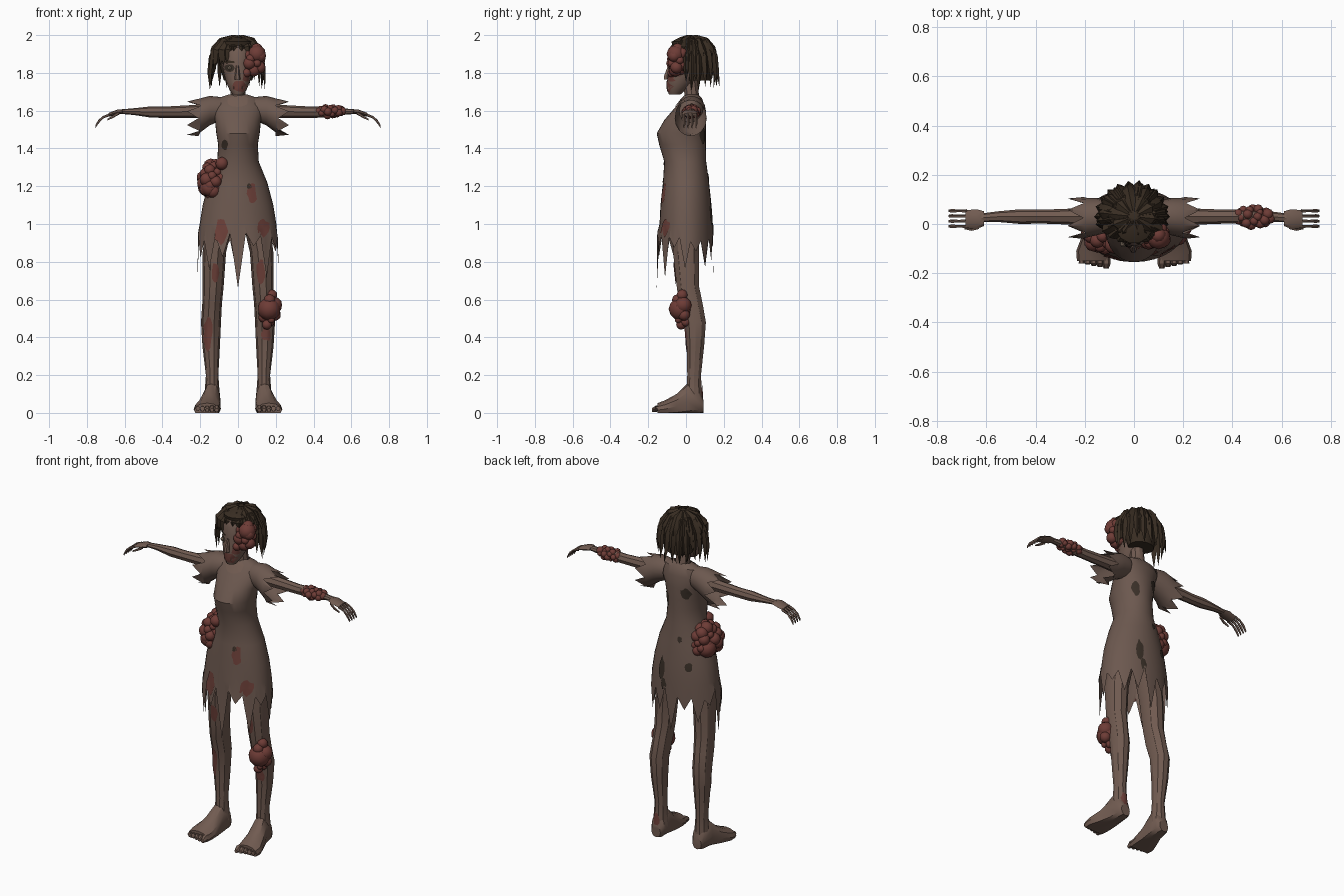
import bpy, bmesh, math, random
from mathutils import Vector
from mathutils.bvhtree import BVHTree

if "Cube" in bpy.data.objects:
    bpy.data.objects.remove(bpy.data.objects["Cube"])
rnd = random.Random(4)
made = []


def colour(name, r, g, b):
    m = bpy.data.materials.new(name)
    m.use_nodes = True
    m.diffuse_color = (r, g, b, 1)
    bsdf = m.node_tree.nodes["Principled BSDF"]
    bsdf.inputs["Base Color"].default_value = (r, g, b, 1)
    bsdf.inputs["Roughness"].default_value = 0.9
    return m


SKIN = colour("skin brown", 0.165, 0.105, 0.082)
CLOTH = colour("cloth brown", 0.15, 0.098, 0.078)
HAIR = colour("hair dark brown", 0.04, 0.026, 0.016)
FLESH = colour("growth red", 0.155, 0.045, 0.037)
STAIN = colour("stain red", 0.15, 0.05, 0.04)
DARK = colour("hole dark", 0.04, 0.028, 0.02)
BONE = colour("tooth bone", 0.2, 0.15, 0.11)


def finish(name, bm, mat, smooth=False):
    bmesh.ops.recalc_face_normals(bm, faces=bm.faces)
    me = bpy.data.meshes.new(name)
    bm.to_mesh(me)
    ob = bpy.data.objects.new(name, me)
    bpy.context.collection.objects.link(ob)
    me.materials.append(mat)
    if smooth:
        me.shade_smooth()
    else:
        made.append(ob)
    bm.normal_update()
    return BVHTree.FromBMesh(bm)


def tube(name, rings, mat, axis="z", n=12, side=1, caps=(True, True), jag=None, floor=None):
    """Loft of ellipses; each ring is (along, centre1, centre2, radius1, radius2)."""
    bm = bmesh.new()
    loops = []
    for k, (t, c1, c2, r1, r2) in enumerate(rings):
        loop = []
        for i in range(n):
            a = math.tau * i / n
            u, v, w = c1 + r1 * math.cos(a), c2 + r2 * math.sin(a), t
            if jag and k == len(rings) - 1:
                w += jag(i)
            p = {"z": (u, v, w), "x": (w, u, v), "y": (u, w, v)}[axis]
            z = p[2] if floor is None else max(p[2], floor)
            loop.append(bm.verts.new((p[0] * side, p[1], z)))
        loops.append(loop)
    for a, b in zip(loops, loops[1:]):
        for i in range(n):
            j = (i + 1) % n
            bm.faces.new((a[i], a[j], b[j], b[i]))
    for flag, loop in zip(caps, (loops[0], loops[-1])):
        if flag:
            bm.faces.new(loop)
    return finish(name, bm, mat)


def patch(name, tree, x, z, rx, rz, mat, facing=-1, rough=0.2, n=12):
    """Thin ragged plate laid on the front (-1) or back (+1) of a surface."""
    bm = bmesh.new()

    def drop(px, pz):
        hit = tree.ray_cast(Vector((px, facing, pz)), Vector((0, -facing, 0)))[0]
        return bm.verts.new((px, hit.y + facing * 0.005, pz)) if hit else None
    mid = drop(x, z)
    scale = [1 + rnd.uniform(-rough, rough) for _ in range(n)]
    inner, outer = [[drop(x + rx * f * s * math.cos(math.tau * i / n),
                          z + rz * f * s * math.sin(math.tau * i / n))
                     for i, s in enumerate(scale)] for f in (0.5, 1)]
    for i in range(n):
        j = (i + 1) % n
        for face in ((mid, inner[i], inner[j]), (inner[i], outer[i], outer[j], inner[j])):
            if all(face):
                bm.faces.new(face)
    finish(name, bm, mat)


def growth(name, centre, size, count, rmin, rmax, extra=()):
    """Cluster of round swellings over an ellipsoid."""
    bm = bmesh.new()
    balls = list(extra)
    for i in range(count):
        h = 1 - 2 * (i + 0.5) / count
        a, r = i * 2.4, math.sqrt(1 - h * h)
        d = (r * math.cos(a), r * math.sin(a), h)
        balls.append((*[c + s * e for c, s, e in zip(centre, size, d)], rnd.uniform(rmin, rmax)))
    for x, y, z, r in balls:
        new = bmesh.ops.create_icosphere(bm, subdivisions=2, radius=r)["verts"]
        bmesh.ops.translate(bm, verts=new, vec=(x, y, z))
    finish(name, bm, FLESH, True)


def lock(bm, path, width):
    """Pointed hair blade with a raised ridge along a path."""
    rows = []
    for k, p in enumerate(path[:-1]):
        out = Vector((p.x, p.y - 0.03, 0)).normalized()
        sidev = Vector((-out.y, out.x, 0)) * width * (0.4, 1, 1.1, 0.8)[k]
        rows.append([bm.verts.new(q) for q in (p - sidev, p + out * 0.014 + Vector((0, 0, 0.006)), p + sidev)])
    tip = bm.verts.new(path[-1])
    for a, b in zip(rows, rows[1:]):
        for i in range(3):
            j = (i + 1) % 3
            bm.faces.new((a[i], a[j], b[j], b[i]))
    for i in range(3):
        bm.faces.new((rows[-1][i], rows[-1][(i + 1) % 3], tip))


# Dress with a torn hem: height, half width, front y, back y
profile = [(1.685, .05, .0, .065), (1.665, .11, -.02, .085), (1.62, .14, -.055, .1),
           (1.55, .122, -.115, .105), (1.48, .115, -.155, .105), (1.42, .105, -.142, .105),
           (1.33, .11, -.115, .107), (1.22, .155, -.122, .122), (1.1, .187, -.135, .135),
           (1.0, .203, -.14, .142), (.93, .215, -.155, .145)]


def hem(i):
    if i == 24:
        return -0.27
    return -rnd.uniform(.14, .25) if i % 4 == 0 else -rnd.uniform(.04, .13) if i % 2 == 0 else rnd.uniform(-.03, .03)


dress = tube("dress", [(z, 0, (f + b) / 2, w, (b - f) / 2) for z, w, f, b in profile],
             CLOTH, n=32, caps=(False, False), jag=hem)
tube("neck", [(1.62, 0, .035, .06, .045), (1.69, 0, .03, .04, .04), (1.76, 0, .02, .038, .042)], SKIN, n=10)
patch("neckline_skin", dress, 0, 1.65, .055, .03, SKIN, rough=.1)

# Limbs, mirrored
legs = {}
for s, tag in ((1, "left"), (-1, "right")):
    tube(tag + "_sleeve", [(.09, .03, 1.61, .06, .062), (.15, .03, 1.6, .075, .078),
                           (.2, .025, 1.575, .082, .09), (.235, .025, 1.56, .085, .095)],
         CLOTH, "x", 16, s, (False, False), lambda i: .035 if i % 2 else -.02 - rnd.uniform(0, .025))
    tube(tag + "_arm", [(.1, .03, 1.6, .04, .04), (.27, .03, 1.595, .032, .033), (.38, .03, 1.592, .028, .03),
                        (.46, .03, 1.593, .03, .03), (.55, .03, 1.595, .022, .018), (.62, .025, 1.595, .018, .012)],
         SKIN, "x", 8, s)
    tube(tag + "_palm", [(.61, .022, 1.595, .03, .011), (.64, .02, 1.592, .04, .013), (.685, .02, 1.578, .036, .01)],
         SKIN, "x", 8, s)
    for k in range(4):
        y = -.01 + k * .021
        tube(tag + "_finger", [(.68, y, 1.578, .007, .008), (.715, y, 1.565, .006, .007),
                               (.74, y, 1.54, .008, .011), (.755, y, 1.515, .005, .009)], SKIN, "x", 5, s)
    tube(tag + "_thumb", [(.63, -.012, 1.588, .01, .01), (.66, -.022, 1.57, .007, .008),
                          (.69, -.018, 1.553, .004, .005)], SKIN, "x", 5, s)
    legs[tag] = tube(tag + "_leg", [(.06, .137, .045, .045, .043), (.13, .137, .043, .038, .042),
                                    (.2, .137, .043, .033, .038), (.35, .142, .05, .046, .048),
                                    (.48, .143, .05, .053, .058), (.58, .137, .025, .052, .066),
                                    (.67, .132, .01, .056, .062), (.85, .125, 0, .062, .072),
                                    (1.08, .085, 0, .075, .08)], SKIN, n=10, side=s)
    tube(tag + "_foot", [(.092, .137, .035, .03, .035), (.07, .137, .055, .044, .075), (.01, .14, .06, .048, .1),
                         (-.05, .152, .035, .06, .065), (-.11, .163, .02, .072, .047), (-.15, .164, .015, .068, .037)],
         SKIN, "y", 12, s, floor=0)
    for k in range(5):
        x, r = .113 + k * .025, .018 - k * .0015
        end = -.18 + k * .005
        tube(tag + "_toe", [(-.13, x, .025, r * .8, r), (-.16, x, .022, r, r * 1.1), (end, x, .015, r * .6, r * .6)],
             SKIN, "y", 6, s, floor=0)

# Head and face
head = tube("head", [(1.685, 0, -.06, .028, .03), (1.71, 0, -.05, .045, .048), (1.75, 0, -.03, .062, .07),
                     (1.8, 0, -.01, .076, .087), (1.85, 0, .01, .085, .1), (1.91, 0, .015, .087, .105),
                     (1.955, 0, .02, .07, .085), (1.985, 0, .025, .03, .04)], SKIN, n=16)
tube("nose", [(1.765, -.003, -.1, .016, .018), (1.785, -.003, -.1, .014, .018), (1.84, -.003, -.088, .007, .008)],
     SKIN, n=6)
patch("eye_socket", head, -.045, 1.825, .028, .02, DARK, rough=.1)
patch("brow", head, -.045, 1.858, .03, .007, HAIR, rough=.1)
patch("mouth_wound", head, .005, 1.728, .04, .028, STAIN)
patch("cheek_wound", head, .05, 1.78, .025, .03, STAIN)
for k in range(6):
    x = -.022 + k * .009
    for z in (1.722, 1.74):
        tube("tooth", [(z - .007, x, -.09, .0035, .008), (z + .007, x, -.09, .004, .008)], BONE, n=4)
tube("eyeball", [(-.094, -.045, 1.825, .004, .004), (-.088, -.045, 1.825, .011, .011),
                 (-.07, -.045, 1.825, .011, .011)], BONE, "y", 8)

# Hair: scalp cap under two layers of pointed locks
tube("scalp", [(1.76, 0, .06, .075, .065), (1.84, 0, .05, .098, .08), (1.92, 0, .035, .103, .1),
               (1.965, 0, .02, .085, .1), (1.99, 0, .02, .04, .05)], HAIR, n=14)
hair = bmesh.new()
for layer, count, low in ((0, 22, 1.73), (1, 16, 1.79), (2, 10, 1.86)):
    for i in range(count):
        a = math.tau * (i + layer * .4) / count
        c, s = math.cos(a), math.sin(a)
        front = s < -.5
        reach = 1 - .05 * layer
        rx, ry = (.125 if c > 0 else .14) * reach, (.125 if s > 0 else .1) * reach
        end = (1.89 if c > -.35 else 1.84) if front else low + rnd.uniform(-.035, .03)
        drop = 1.955 - end
        flare = 1.0 if front else rnd.uniform(1.02, 1.2)
        stops = [(.12, 1.985 + .005 * layer), (.65, 1.965 + .007 * layer), (1.0, 1.955 - drop * .3),
                 (1.06 if not front else 1.0, 1.955 - drop * .65), (flare, end)]
        path = [Vector((c * rx * f, .03 + s * ry * f, z)) for f, z in stops]
        lock(hair, path, .019 if layer == 0 else .022)
finish("hair_locks", hair, HAIR)

# Swollen growths
growth("face_growth", (.085, -.045, 1.87), (.04, .035, .06), 16, .022, .036,
       [(.1, -.055, 1.9, .048), (.06, -.07, 1.85, .035), (.045, -.075, 1.8, .024)])
growth("waist_growth", (-.13, -.01, 1.23), (.055, .085, .085), 44, .022, .04,
       [(-.16, .03, 1.2, .055), (-.15, -.07, 1.19, .045), (-.085, -.085, 1.32, .035)])
growth("knee_growth", (.165, -.02, .545), (.035, .03, .085), 13, .018, .033,
       [(.165, -.03, .55, .062), (.19, -.015, .57, .045), (.15, -.015, .645, .026)])
growth("arm_growth", (.485, .03, 1.595), (.07, .033, .022), 30, .013, .023)

# Stains, tears and sores
for x, z, rx, rz, mat, facing in (
        (-.09, .96, .033, .07, STAIN, -1), (.075, 1.16, .025, .05, STAIN, -1), (.135, .98, .03, .045, STAIN, -1),
        (-.07, 1.42, .015, .03, DARK, -1), (.06, 1.2, .012, .015, DARK, -1),
        (.06, 1.47, .018, .045, DARK, 1), (-.06, 1.52, .025, .035, DARK, 1), (.07, 1.06, .022, .06, DARK, 1),
        (.05, .97, .018, .035, DARK, 1), (-.04, 1.25, .014, .018, DARK, 1), (-.1, 1.1, .018, .025, DARK, 1)):
    patch("dress_patch", dress, x, z, rx, rz, mat, facing)
for tag, x, z, rx, rz, facing in (("right", -.16, .42, .025, .085, -1), ("left", .12, .75, .022, .06, -1),
                                  ("right", -.12, .74, .02, .05, -1), ("left", .15, .42, .025, .04, -1),
                                  ("left", .14, .11, .022, .04, 1)):
    patch("leg_sore", legs[tag], x, z, rx, rz, STAIN, facing)

# Soft shading with sharp creases
bpy.ops.object.select_all(action="DESELECT")
for ob in made:
    ob.select_set(True)
bpy.context.view_layer.objects.active = made[0]
bpy.ops.object.shade_smooth_by_angle(angle=math.radians(32))
